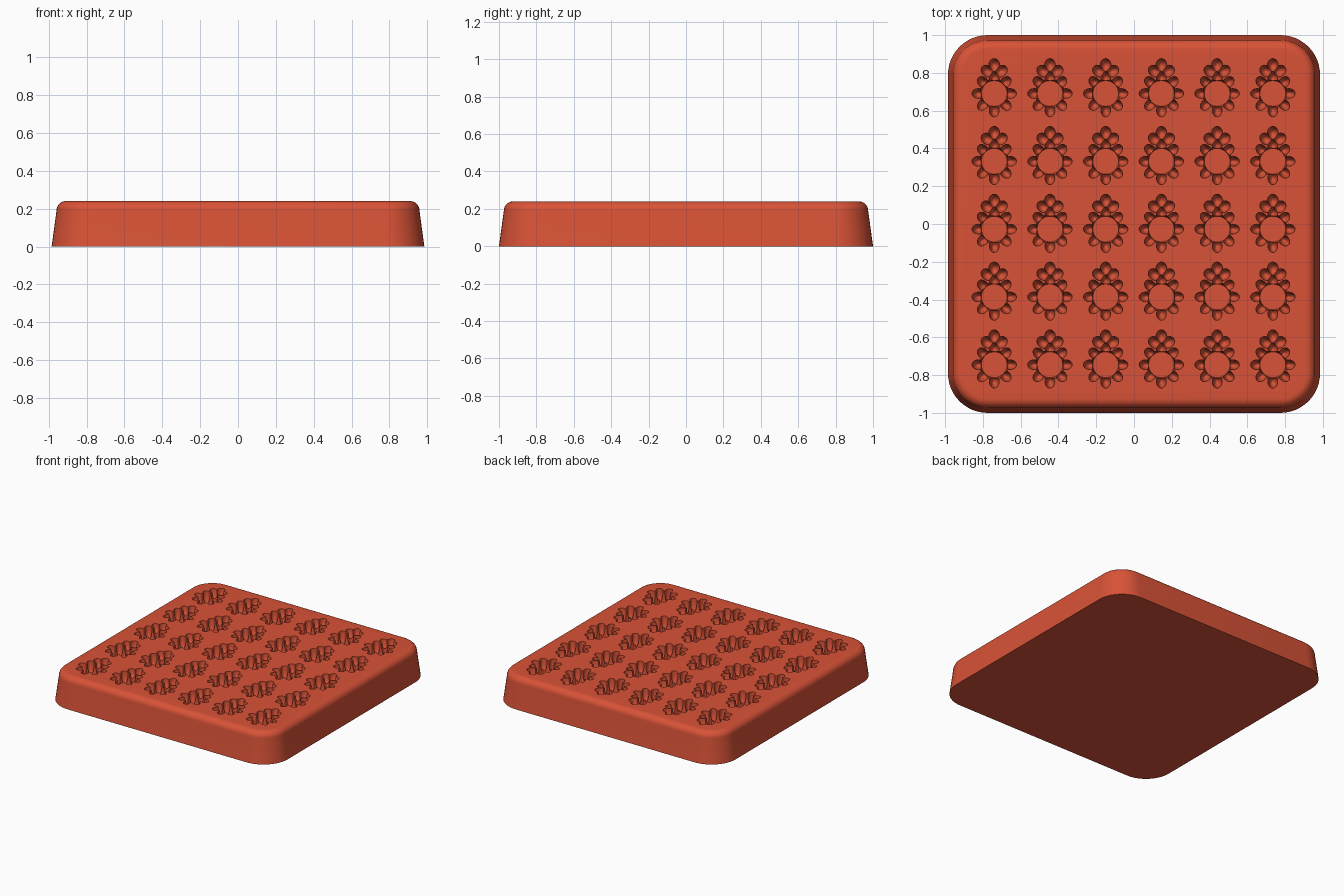
import bpy, bmesh, math
from mathutils import Matrix, Vector

cube = bpy.data.objects.get("Cube")
if cube:
    bpy.data.objects.remove(cube)

HX, HY, TOP = 0.985, 1.0, 0.24
CORNER = 0.21
DEPTH = 0.1

red = bpy.data.materials.new("terracotta_red")
red.use_nodes = True
red.diffuse_color = (0.69, 0.085, 0.038, 1)
red.node_tree.nodes["Principled BSDF"].inputs["Base Color"].default_value = red.diffuse_color


def make_object(name, bm):
    bmesh.ops.recalc_face_normals(bm, faces=bm.faces)
    mesh = bpy.data.meshes.new(name)
    bm.to_mesh(mesh)
    bm.free()
    mesh.materials.append(red)
    obj = bpy.data.objects.new(name, mesh)
    bpy.context.collection.objects.link(obj)
    return obj


def bake(obj):
    """Replace the mesh with its modified result."""
    dg = bpy.context.evaluated_depsgraph_get()
    mesh = bpy.data.meshes.new_from_object(obj.evaluated_get(dg))
    obj.modifiers.clear()
    obj.data = mesh


def boolean(obj, other, operation):
    mod = obj.modifiers.new(operation, 'BOOLEAN')
    mod.operation, mod.solver, mod.object = operation, 'EXACT', other
    bake(obj)
    bpy.data.objects.remove(other)


def rounded_ring(bm, inset, z, steps=12):
    radius = CORNER - inset
    ring = []
    for quarter, (sx, sy) in enumerate([(1, 1), (-1, 1), (-1, -1), (1, -1)]):
        for i in range(steps + 1):
            a = (quarter + i / steps) * math.pi / 2
            ring.append(bm.verts.new((sx * (HX - CORNER) + radius * math.cos(a),
                                      sy * (HY - CORNER) + radius * math.sin(a), z)))
    return ring


# Tapered tray block with a rounded top rim
bm = bmesh.new()
fillet = 0.05
profile = [(0, 0), (0.026, TOP - fillet)]
for i in range(1, 9):
    a = i / 8 * math.pi / 2
    profile.append((0.026 + fillet * (1 - math.cos(a)), TOP - fillet * (1 - math.sin(a))))
rings = [rounded_ring(bm, inset, z) for inset, z in profile]
for low, high in zip(rings, rings[1:]):
    for i in range(len(low)):
        j = (i + 1) % len(low)
        bm.faces.new((low[i], low[j], high[j], high[i]))
bm.faces.new(rings[0])
bm.faces.new(rings[-1])
tray = make_object("mould_tray", bm)


def ellipsoid(x, y, radii, angle=0):
    bm = bmesh.new()
    mat = (Matrix.Translation((x, y, TOP)) @ Matrix.Rotation(angle, 4, 'Z')
           @ Matrix.Diagonal((*radii, 1)))
    bmesh.ops.create_uvsphere(bm, u_segments=16, v_segments=12, radius=1, matrix=mat)
    return make_object("cavity_lobe", bm)


# One cavity: flat-floored centre, ring of petals, crown of lobes
bm = bmesh.new()
bmesh.ops.create_cone(bm, cap_ends=True, segments=32, radius1=0.068, radius2=0.086,
                      depth=DEPTH * 2, matrix=Matrix.Translation((0, 0, TOP)))
cavity = make_object("cavity_cutter", bm)
for k in range(8):
    a = k * math.pi / 4 + math.pi / 2
    reach = 0.089 if k == 4 else 0.083
    boolean(cavity, ellipsoid(reach * math.cos(a), reach * math.sin(a),
                              (0.035, 0.026, DEPTH * 0.93), a), 'UNION')
for x, y, angle in [(-0.036, 0.118, 2.5), (0.036, 0.118, 0.64), (0, 0.149, 1.571)]:
    boolean(cavity, ellipsoid(x, y, (0.036, 0.029, 0.07), angle), 'UNION')

# Repeat the cavity in a grid of six by five
cavity.data.transform(Matrix.Translation((-0.74, -0.745, 0)))
for count, step in [(6, (0.295, 0, 0)), (5, (0, 0.359, 0))]:
    arr = cavity.modifiers.new("repeat", 'ARRAY')
    arr.count = count
    arr.use_relative_offset = False
    arr.use_constant_offset = True
    arr.constant_offset_displace = Vector(step)
bake(cavity)
boolean(tray, cavity, 'DIFFERENCE')

# Smooth shading with crisp cavity edges
bpy.ops.object.select_all(action='DESELECT')
tray.select_set(True)
bpy.context.view_layer.objects.active = tray
bpy.ops.object.shade_smooth_by_angle(angle=math.radians(35))
